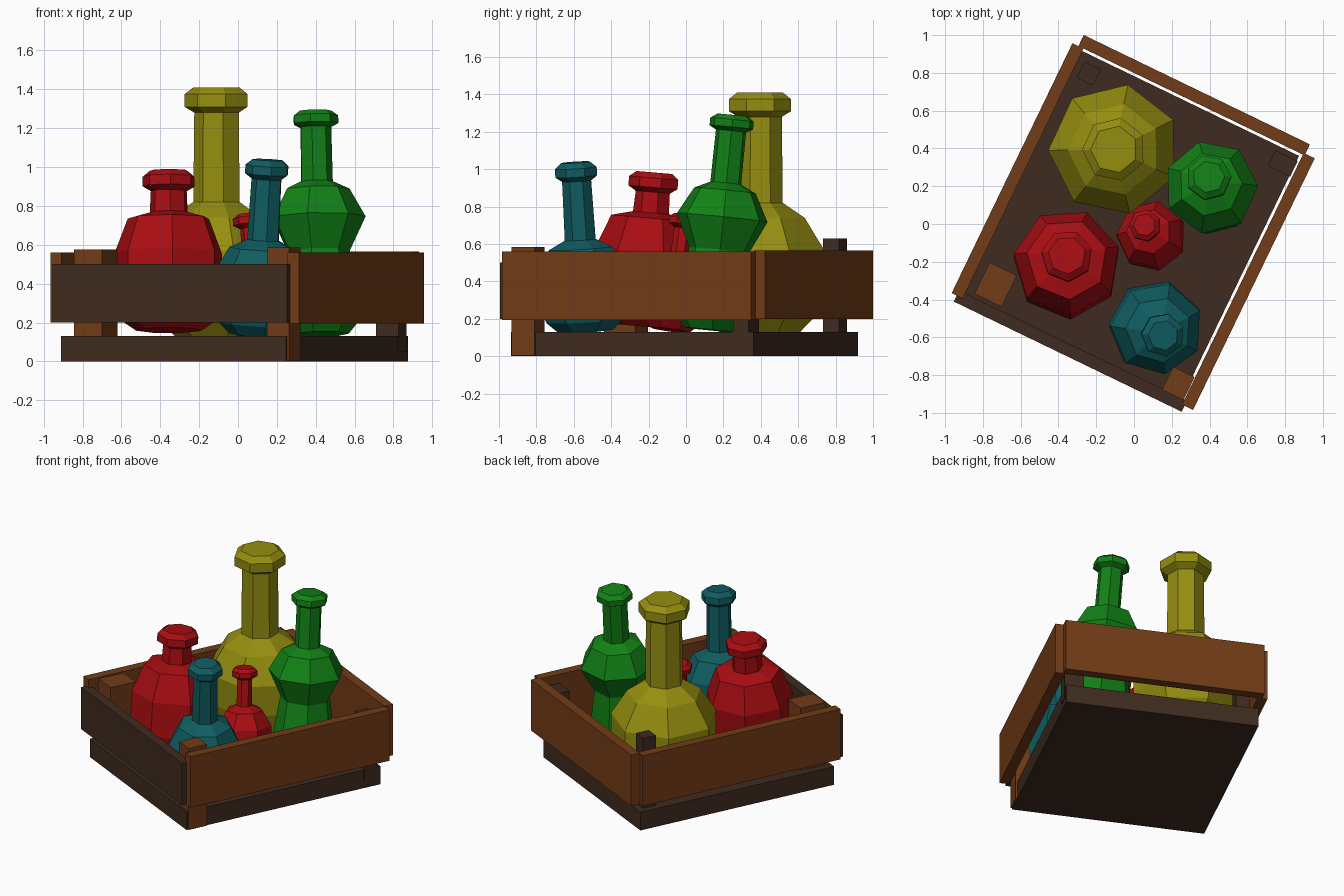
import bpy, bmesh, math
from mathutils import Vector, Matrix

if "Cube" in bpy.data.objects:
    bpy.data.objects.remove(bpy.data.objects["Cube"])


def material(name, r, g, b):
    m = bpy.data.materials.new(name)
    m.diffuse_color = (r, g, b, 1)
    m.use_nodes = True
    m.node_tree.nodes["Principled BSDF"].inputs["Base Color"].default_value = m.diffuse_color
    return m


DARK = material("dark_wood", 0.05, 0.024, 0.014)
WOOD = material("warm_wood", 0.17, 0.045, 0.009)
RED = material("red_glass", 0.40, 0.004, 0.006)
GREEN = material("green_glass", 0.006, 0.22, 0.008)
YELLOW = material("yellow_glass", 0.30, 0.27, 0.005)
TEAL = material("teal_glass", 0.005, 0.11, 0.12)

CRATE_TURN = Matrix.Rotation(math.radians(-25.8), 4, 'Z')


def finish(bm, name, mat):
    bmesh.ops.recalc_face_normals(bm, faces=bm.faces)
    me = bpy.data.meshes.new(name)
    bm.to_mesh(me)
    bm.free()
    ob = bpy.data.objects.new(name, me)
    me.materials.append(mat)
    bpy.context.collection.objects.link(ob)
    return ob


def board(name, x, y, z, mat):
    """Box given by its ranges in the crate's own turned frame."""
    bm = bmesh.new()
    bmesh.ops.create_cube(bm, size=1)
    for v in bm.verts:
        v.co = Vector((r[0] + (v.co[i] + 0.5) * (r[1] - r[0])
                       for i, r in enumerate((x, y, z))))
    finish(bm, name, mat).matrix_world = CRATE_TURN


def bottle(name, profile, base, top, turn, mat, sides=7):
    """Faceted lathe of (radius, height) points, leaning from base to top."""
    bm = bmesh.new()
    rings = []
    for r, h in profile:
        rings.append([bm.verts.new((r * math.cos(a), r * math.sin(a), h - base[2]))
                      for a in (math.radians(turn) + math.tau * k / sides
                                for k in range(sides))])
    for lo, hi in zip(rings, rings[1:]):
        for k in range(sides):
            n = (k + 1) % sides
            bm.faces.new((lo[k], lo[n], hi[n], hi[k]))
    bm.faces.new(rings[0][::-1])
    bm.faces.new(rings[-1])
    ob = finish(bm, name, mat)
    lean = Vector((0, 0, 1)).rotation_difference(Vector(top) - Vector(base))
    ob.matrix_world = Matrix.Translation(base) @ lean.to_matrix().to_4x4()


# Crate floor and four side boards
board("crate_floor", (-0.655, 0.63), (-0.735, 0.705), (0, 0.13), DARK)
board("front_board", (-0.68, 0.66), (-0.785, -0.72), (0.20, 0.50), DARK)
board("back_board", (-0.675, 0.655), (0.72, 0.785), (0.20, 0.565), WOOD)
board("left_board", (-0.71, -0.645), (-0.75, 0.72), (0.20, 0.56), WOOD)
board("right_board", (0.645, 0.71), (-0.75, 0.73), (0.195, 0.56), WOOD)

# Corner posts of uneven size
board("front_left_post", (-0.60, -0.44), (-0.70, -0.515), (0.05, 0.575), WOOD)
board("front_right_post", (0.515, 0.642), (-0.725, -0.59), (0.003, 0.585), WOOD)
board("back_left_post", (-0.61, -0.515), (0.565, 0.66), (0.05, 0.63), DARK)
board("back_right_post", (0.505, 0.635), (0.585, 0.677), (0.05, 0.50), DARK)

# Bottles
bottle("yellow_bottle",
       [(0.22, 0.13), (0.31, 0.22), (0.35, 0.36), (0.35, 0.57), (0.245, 0.74),
        (0.125, 0.82), (0.12, 1.28), (0.17, 1.31), (0.17, 1.375), (0.125, 1.41)],
       (-0.105, 0.395, 0.13), (-0.105, 0.395, 1.41), 78, YELLOW)
bottle("large_red_bottle",
       [(0.17, 0.16), (0.245, 0.21), (0.285, 0.32), (0.285, 0.56), (0.215, 0.74),
        (0.10, 0.77), (0.095, 0.88), (0.137, 0.905), (0.137, 0.955), (0.10, 0.985)],
       (-0.355, -0.236, 0.16), (-0.355, -0.165, 0.985), 68, RED)
bottle("green_bottle",
       [(0.15, 0.14), (0.20, 0.20), (0.205, 0.30), (0.165, 0.57), (0.25, 0.745),
        (0.17, 0.89), (0.085, 0.93), (0.083, 1.21), (0.12, 1.23), (0.12, 1.27),
        (0.085, 1.295)],
       (0.42, 0.135, 0.14), (0.395, 0.25, 1.295), 53, GREEN)
bottle("teal_bottle",
       [(0.15, 0.135), (0.21, 0.19), (0.25, 0.29), (0.245, 0.45), (0.175, 0.58),
        (0.085, 0.625), (0.08, 0.94), (0.115, 0.965), (0.115, 1.01), (0.08, 1.04)],
       (0.105, -0.535, 0.135), (0.155, -0.59, 1.04), 74, TEAL)
bottle("small_red_bottle",
       [(0.11, 0.14), (0.16, 0.19), (0.185, 0.27), (0.18, 0.38), (0.12, 0.48),
        (0.052, 0.51), (0.05, 0.69), (0.085, 0.71), (0.085, 0.745), (0.06, 0.765)],
       (0.105, -0.085, 0.14), (0.055, -0.003, 0.765), 77, RED)
